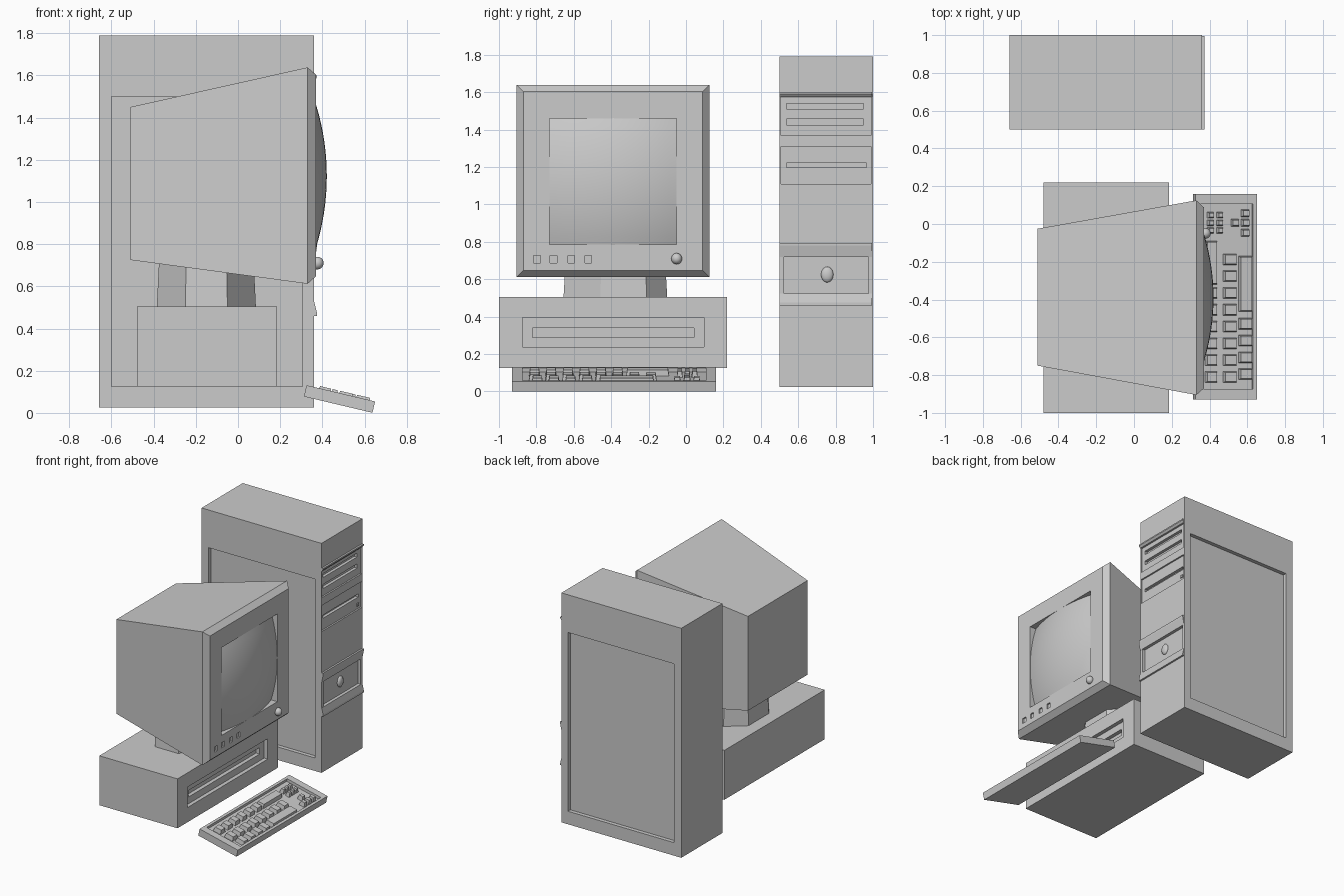
import bpy, bmesh, math
from mathutils import Matrix, Vector

if "Cube" in bpy.data.objects:
    bpy.data.objects.remove(bpy.data.objects["Cube"])


def make(name, bm, smooth=False):
    bmesh.ops.recalc_face_normals(bm, faces=bm.faces)
    me = bpy.data.meshes.new(name)
    bm.to_mesh(me)
    bm.free()
    ob = bpy.data.objects.new(name, me)
    bpy.context.collection.objects.link(ob)
    if smooth:
        me.polygons.foreach_set("use_smooth", [True] * len(me.polygons))
    return ob


def loft(bm, rings):
    """Skin a list of closed point rings and cap both ends."""
    loops = [[bm.verts.new(p) for p in r] for r in rings]
    n = len(loops[0])
    for a, b in zip(loops, loops[1:]):
        for i in range(n):
            bm.faces.new((a[i], a[(i + 1) % n], b[(i + 1) % n], b[i]))
    bm.faces.new(loops[0])
    bm.faces.new(loops[-1])


def rect_x(x, y0, y1, z0, z1):
    return [(x, y0, z0), (x, y1, z0), (x, y1, z1), (x, y0, z1)]


def rect_z(z, x0, x1, y0, y1):
    return [(x0, y0, z), (x1, y0, z), (x1, y1, z), (x0, y1, z)]


def box(name, x0, x1, y0, y1, z0, z1):
    bm = bmesh.new()
    loft(bm, [rect_x(x0, y0, y1, z0, z1), rect_x(x1, y0, y1, z0, z1)])
    return make(name, bm)


def cut(ob, *dims):
    """Carve a box-shaped pocket out of an object."""
    c = box("cutter", *dims)
    c.hide_render = True
    m = ob.modifiers.new("pocket", 'BOOLEAN')
    m.operation, m.solver, m.object = 'DIFFERENCE', 'EXACT', c
    bpy.context.view_layer.update()
    dg = bpy.context.evaluated_depsgraph_get()
    me = bpy.data.meshes.new_from_object(ob.evaluated_get(dg))
    ob.modifiers.clear()
    ob.data = me
    bpy.data.objects.remove(c)


def ball(name, loc, scale):
    bm = bmesh.new()
    bmesh.ops.create_uvsphere(bm, u_segments=16, v_segments=10, radius=1,
                              matrix=Matrix.LocRotScale(Vector(loc), None, Vector(scale)))
    return make(name, bm, True)


# Tower case with side panels and drive bays
tower = box("tower_case", -0.66, 0.36, 0.5, 1.0, 0.025, 1.79)
for y0, y1 in ((0.45, 0.53), (0.97, 1.05)):
    cut(tower, -0.6, 0.305, y0, y1, 0.125, 1.5)
cut(tower, 0.348, 0.5, 0.507, 0.99, 1.37, 1.575)
cut(tower, 0.348, 0.5, 0.507, 0.99, 1.11, 1.31)
for z0, z1, y1 in ((1.51, 1.54, 0.95), (1.425, 1.457, 0.95), (1.197, 1.222, 0.965)):
    cut(tower, 0.325, 0.5, 0.537, y1, z0, z1)
cut(tower, 0.338, 0.5, 0.525, 0.975, 0.525, 0.72)
box("drive_button", 0.33, 0.355, 0.943, 0.965, 1.132, 1.154)
ball("power_button", (0.34, 0.755, 0.625), (0.018, 0.033, 0.042))

# Tower front lips: wedges running across the face
for name, za, zb, zc in (("bay_lip", 1.6, 1.59, 1.575),
                         ("power_upper_lip", 0.795, 0.78, 0.72),
                         ("power_lower_lip", 0.46, 0.475, 0.525)):
    bm = bmesh.new()
    loft(bm, [[(0.35, y, za), (0.374, y, za), (0.374, y, zb), (0.362, y, zc), (0.35, y, zc)]
              for y in (0.5, 0.995)])
    make(name, bm)

# Monitor housing tapering to the back
bm = bmesh.new()
loft(bm, [rect_x(-0.51, -0.75, -0.025, 0.725, 1.45),
          rect_x(0.33, -0.905, 0.125, 0.612, 1.638),
          rect_x(0.37, -0.87, 0.088, 0.648, 1.603)])
monitor = make("monitor_housing", bm)
cut(monitor, 0.3, 0.5, -0.73, -0.05, 0.785, 1.46)
for y in (-0.815, -0.728, -0.632, -0.541):
    cut(monitor, 0.358, 0.5, y, y + 0.037, 0.688, 0.728)
ball("monitor_knob", (0.376, -0.05, 0.71), (0.03, 0.029, 0.03))

# Bulging screen
bm = bmesh.new()
bmesh.ops.create_grid(bm, x_segments=16, y_segments=16, size=0.339)
R = 1.15
for v in bm.verts:
    y, z = v.co.x, v.co.y
    v.co = (0.421 - R + math.sqrt(R * R - y * y - z * z), y - 0.39, z + 1.1225)
make("screen", bm, True)

# Eight-sided neck
neck = [(-0.25, -0.655), (-0.05, -0.655), (0.085, -0.457), (0.085, -0.21),
        (-0.05, -0.1), (-0.25, -0.1), (-0.385, -0.21), (-0.385, -0.457)]
bm = bmesh.new()
loft(bm, [[(-0.15 + (x + 0.15) * s, -0.378 + (y + 0.378) * s, z) for x, y in neck]
          for z, s in ((0.5, 1.0), (0.74, 0.95))])
make("monitor_neck", bm)

# Flat base unit with front slot
base = box("base_unit", -0.48, 0.185, -1.0, 0.22, 0.125, 0.505)
cut(base, 0.155, 0.3, -0.875, 0.097, 0.238, 0.395)
cut(base, 0.125, 0.3, -0.822, 0.042, 0.29, 0.34)

# Keyboard, built flat with its rear top edge at the origin, then tilted
tilt = Matrix.Translation((0.325, 0, 0.131)) @ Matrix.Rotation(math.radians(13.3), 4, 'Y')
tray = box("keyboard_tray", 0, 0.334, -0.93, 0.16, -0.055, 0)
cut(tray, 0.02, 0.314, -0.873, 0.106, -0.022, 0.1)
tray.data.transform(tilt)

keys = []
for r, (x0, x1) in enumerate(((0.384, 0.447), (0.479, 0.55), (0.56, 0.632))):
    for i in range(8):
        y = -0.84 + i * 0.089 + (0, 0.0, 0.015)[r]
        if (r == 0 and i > 5) or (r == 2 and i > 3):
            continue
        keys.append((x0, x1, y, y + 0.06))
keys += [(0.384, 0.447, -0.32, -0.09), (0.56, 0.632, -0.465, -0.17)]
for x in (0.395, 0.444):
    keys += [(x, x + 0.034, y, y + 0.033) for y in (-0.05, -0.01, 0.03)]
keys += [(0.573, 0.617, 0.037, 0.077), (0.52, 0.563, -0.014, 0.026),
         (0.573, 0.617, -0.014, 0.026), (0.573, 0.617, -0.067, -0.027)]
bm = bmesh.new()
for x0, x1, y0, y1 in keys:
    a, b = (x0 - 0.328) / 0.973, (x1 - 0.328) / 0.973
    t = 0.006
    loft(bm, [rect_z(-0.026, a, b, y0, y1),
              rect_z(0.011, a + t, b - t, y0 + t, y1 - t)])
keyset = make("keyboard_keys", bm)
keyset.data.transform(tilt)
